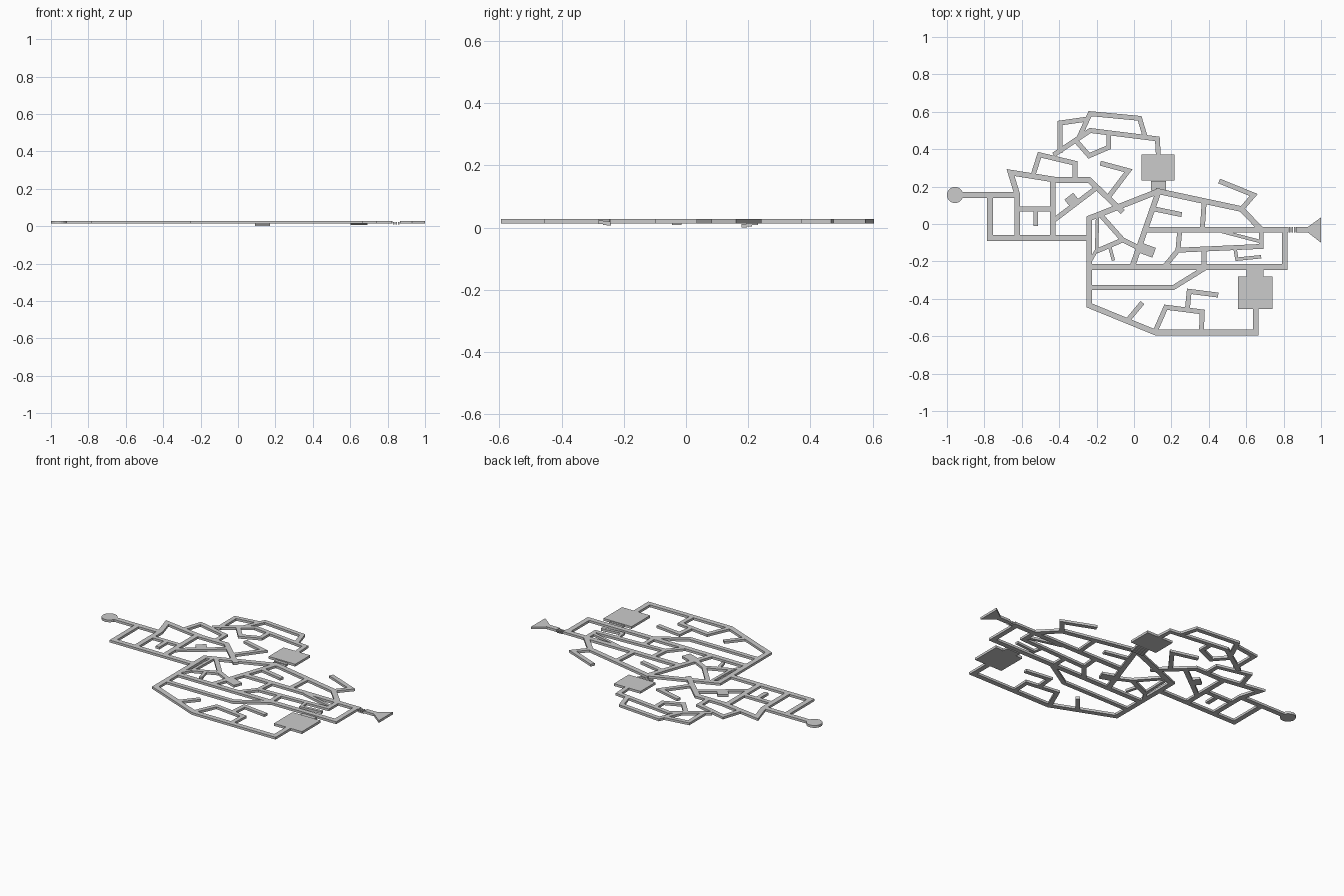
import bpy, bmesh, math
from mathutils import Vector
from mathutils.geometry import delaunay_2d_cdt

Z0, Z1 = 0.013, 0.027          # underside and top of the floor slab


def ribbon(pts, width):
    """Counter-clockwise outline of a mitred corridor along a path."""
    p = [Vector(q) for q in pts]
    right, left = [], []
    for i, q in enumerate(p):
        a = (q - p[i - 1]).normalized() if i else (p[1] - p[0]).normalized()
        b = (p[i + 1] - q).normalized() if i < len(p) - 1 else a
        na, nb = Vector((a.y, -a.x)), Vector((b.y, -b.x))
        m = (na + nb).normalized()
        off = m * (width / 2 / max(m.dot(na), 0.4))
        right.append(q + off)
        left.append(q - off)
    return right + left[::-1]


def rect(cx, cy, sx, sy, angle=0):
    c, s = math.cos(math.radians(angle)), math.sin(math.radians(angle))
    return [Vector((cx + c * u * sx / 2 - s * v * sy / 2, cy + s * u * sx / 2 + c * v * sy / 2))
            for u, v in ((-1, -1), (1, -1), (1, 1), (-1, 1))]


def slab(name, outlines, z0=Z0, z1=Z1):
    """Merge overlapping outlines in the plane and extrude them to one solid."""
    verts, faces = [], []
    for o in outlines:
        faces.append(list(range(len(verts), len(verts) + len(o))))
        verts += o
    v2, _, f2, _, _, origin = delaunay_2d_cdt(verts, [], faces, 0, 1e-5, True)
    bm = bmesh.new()
    bv = [bm.verts.new((v.x, v.y, z0)) for v in v2]
    for f, src in zip(f2, origin):
        if src:
            bm.faces.new([bv[i] for i in f])
    bmesh.ops.delete(bm, geom=[v for v in bm.verts if not v.link_faces], context='VERTS')
    # keep the base and raise a copy for the top
    r = bmesh.ops.extrude_face_region(bm, geom=bm.faces[:], use_keep_orig=True)
    top = [g for g in r['geom'] if isinstance(g, bmesh.types.BMVert)]
    bmesh.ops.translate(bm, verts=top, vec=(0, 0, z1 - z0))
    bmesh.ops.recalc_face_normals(bm, faces=bm.faces[:])
    me = bpy.data.meshes.new(name)
    bm.to_mesh(me)
    bm.free()
    ob = bpy.data.objects.new(name, me)
    bpy.context.collection.objects.link(ob)
    return ob


# Main corridors
main = [
    [(-0.94, 0.155), (-0.625, 0.155)],
    [(-0.77, 0.155), (-0.77, -0.075), (-0.24, -0.075)],
    [(-0.435, 0.235), (-0.435, -0.075)],
    [(0.13, 0.175), (-0.24, 0.03), (-0.24, -0.435), (0.115, -0.58), (0.65, -0.58), (0.65, -0.45)],
    [(0.115, 0.178), (0.575, 0.08), (0.68, -0.03)],
    [(0.13, 0.17), (0.06, -0.03), (-0.01, -0.23)],
    [(0.06, -0.03), (0.825, -0.03)],
    [(0.805, -0.03), (0.805, -0.23), (-0.24, -0.23)],
    [(-0.625, -0.075), (-0.625, 0.16), (-0.66, 0.275), (-0.41, 0.235), (-0.24, 0.235), (-0.06, 0.065)],
    [(0.865, -0.03), (0.93, -0.03)],
]
# North-west passages
north_west = [
    [(-0.625, 0.08), (-0.435, 0.08)],
    [(-0.525, 0.08), (-0.525, -0.01)],
    [(-0.435, 0.015), (-0.205, 0.19)],
    [(-0.14, 0.14), (-0.03, 0.285), (-0.18, 0.325)],
    [(-0.54, 0.26), (-0.505, 0.37), (-0.315, 0.325), (-0.315, 0.235)],
    [(-0.43, 0.37), (-0.235, 0.50), (0.125, 0.455), (0.13, 0.37)],
    [(-0.395, 0.38), (-0.395, 0.54), (-0.255, 0.56)],
    [(-0.295, 0.46), (-0.235, 0.59), (0.03, 0.565), (0.06, 0.465)],
    [(-0.31, 0.445), (-0.24, 0.365), (-0.135, 0.41), (-0.135, 0.49)],
]
# Central and eastern passages
east = [
    [(0.455, 0.23), (0.64, 0.155), (0.575, 0.08)],
    [(0.11, 0.08), (0.255, 0.05)],
    [(0.375, 0.115), (0.365, -0.03)],
    [(0.245, -0.03), (0.235, -0.14), (0.165, -0.225)],
    [(0.235, -0.14), (0.68, -0.12), (0.68, -0.03)],
    [(0.375, -0.13), (0.375, -0.23)],
    [(-0.18, 0.05), (-0.06, -0.085), (0.05, -0.14)],
    [(-0.06, -0.085), (-0.2, -0.145)],
]
# Southern passages
south = [
    [(-0.24, -0.34), (0.21, -0.34), (0.38, -0.235)],
    [(-0.03, -0.51), (0.045, -0.42)],
    [(0.115, -0.57), (0.17, -0.445), (0.365, -0.47), (0.36, -0.58)],
    [(0.285, -0.46), (0.295, -0.36), (0.45, -0.38)],
]
# Narrow side passages
narrow = [
    [(-0.195, 0.04), (-0.2, -0.14), (-0.235, -0.2)],
    [(-0.13, -0.12), (-0.11, -0.195)],
    [(0.54, -0.13), (0.55, -0.188), (0.68, -0.175)],
    [(0.47, -0.04), (0.68, -0.095)],
]
outlines = [ribbon(p, 0.03) for p in main]
outlines += [ribbon(p, 0.026) for p in north_west + east + south]
outlines += [ribbon(p, 0.018) for p in narrow]
outlines += [rect(-0.33, 0.125, 0.06, 0.06, 38), rect(0.07, -0.14, 0.08, 0.055, -20)]  # small chambers
slab("corridors", outlines)

# End rooms and halls
slab("round_room", [[Vector((-0.957 + 0.043 * math.cos(a), 0.155 + 0.043 * math.sin(a)))
                     for a in (math.tau * i / 24 for i in range(24))]])
slab("triangle_room", [[Vector(q) for q in ((0.91, -0.03), (1.0, -0.1), (1.0, 0.035))]])
slab("north_hall", [rect(0.128, 0.302, 0.175, 0.14)])
slab("south_hall", [rect(0.648, -0.367, 0.185, 0.175)])

# Stair flights dropping below the slab
for i, (y, z) in enumerate(((0.222, 0.009), (0.204, 0.004), (0.187, 0.0))):
    slab(f"north_step_{i + 1}", [rect(0.13, y, 0.08, 0.018)], z, z + 0.012)
for i, (y, z) in enumerate(((-0.274, 0.011), (-0.26, 0.009), (-0.248, 0.007))):
    slab(f"south_step_{i + 1}", [rect(0.647, y, 0.09, 0.014)], z, z + 0.012)
for i, x in enumerate((0.833, 0.846, 0.859)):
    slab(f"east_step_{i + 1}", [rect(x, -0.03, 0.008, 0.03)], 0.009, 0.022)
